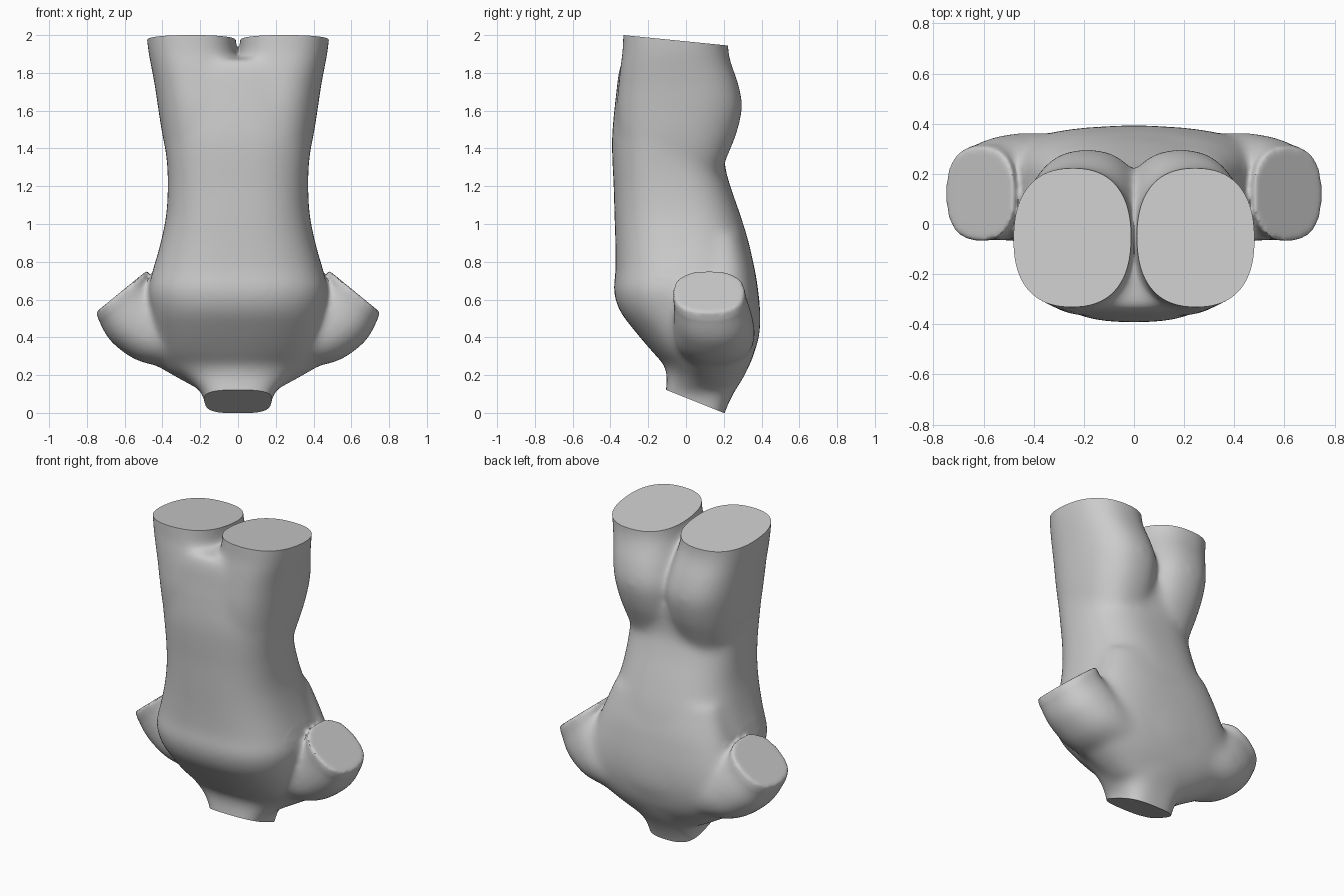
import bpy, bmesh, math
from mathutils import Vector

if "Cube" in bpy.data.objects:
    bpy.data.objects.remove(bpy.data.objects["Cube"])

SEG = 64


def power(c, n):
    return math.copysign(abs(c) ** (2 / n), c)


def spline(p0, p1, p2, p3, t):
    return [0.5 * (2 * b + (c - a) * t + (2 * a - 5 * b + 4 * c - d) * t * t
                   + (3 * b - a - 3 * c + d) * t ** 3)
            for a, b, c, d in zip(p0, p1, p2, p3)]


def loft(bm, rings, sub=8):
    """Ring = centre xyz, half-axis (ux, uz), half-depth in y, squareness."""
    pts = [rings[0]] + rings + [rings[-1]]
    path = []
    for i in range(1, len(pts) - 2):
        path += [spline(*pts[i - 1:i + 3], k / sub) for k in range(sub)]
    path.append(rings[-1])
    loops = []
    for cx, cy, cz, ux, uz, v, n in path:
        loop = []
        for k in range(SEG):
            a = 2 * math.pi * k / SEG
            c, s = power(math.cos(a), n), power(math.sin(a), n)
            loop.append(bm.verts.new((cx + ux * c, cy + v * s, cz + uz * c)))
        loops.append(loop)
    faces = []
    for a, b in zip(loops, loops[1:]):
        for k in range(SEG):
            j = (k + 1) % SEG
            faces.append(bm.faces.new((a[k], a[j], b[j], b[k])))
    faces += [bm.faces.new(loops[0]), bm.faces.new(loops[-1])]
    bmesh.ops.recalc_face_normals(bm, faces=faces)


def upright(cx, z, w, y0, y1, n):
    return (cx, (y0 + y1) / 2, z, w, 0, (y1 - y0) / 2, n)


bm = bmesh.new()

# Trunk: neck, chest, waist, hips
loft(bm, [upright(0, *r) for r in [
    (-0.10, 0.165, -0.12, 0.18, 3.2), (0.0, 0.17, -0.115, 0.205, 3.2),
    (0.10, 0.19, -0.11, 0.25, 3.0), (0.18, 0.28, -0.10, 0.30, 2.3),
    (0.25, 0.38, -0.115, 0.335, 2.1), (0.32, 0.42, -0.175, 0.362, 2.3),
    (0.42, 0.44, -0.26, 0.39, 2.5), (0.54, 0.46, -0.35, 0.393, 2.6),
    (0.65, 0.475, -0.383, 0.382, 2.6), (0.75, 0.452, -0.373, 0.365, 2.6),
    (0.90, 0.41, -0.374, 0.333, 2.6), (1.05, 0.38, -0.379, 0.287, 2.6),
    (1.20, 0.372, -0.383, 0.235, 2.6), (1.32, 0.376, -0.389, 0.205, 2.6),
    (1.45, 0.39, -0.392, 0.21, 2.6), (1.60, 0.40, -0.38, 0.20, 2.6),
    (1.72, 0.40, -0.366, 0.15, 2.7), (1.80, 0.37, -0.357, 0.06, 2.7),
    (1.875, 0.30, -0.336, -0.08, 2.7)]])

# Shoulder girdle: broad upper back running into the arms
loft(bm, [upright(0, *r) for r in [
    (0.14, 0.24, 0.02, 0.265, 2.4), (0.25, 0.43, -0.04, 0.335, 2.5),
    (0.34, 0.54, -0.065, 0.368, 2.6), (0.45, 0.56, -0.065, 0.388, 2.6),
    (0.56, 0.525, -0.06, 0.39, 2.6), (0.66, 0.475, -0.02, 0.38, 2.6),
    (0.78, 0.425, 0.0, 0.36, 2.6), (0.95, 0.36, 0.02, 0.31, 2.6)]])

# Thighs with buttocks, and upper arm stumps, on both sides
for s in (-1, 1):
    loft(bm, [upright(s * cx, *r) for cx, *r in [
        (0.165, 1.24, 0.18, -0.30, 0.17, 2.3), (0.17, 1.36, 0.207, -0.34, 0.22, 2.4),
        (0.175, 1.48, 0.227, -0.36, 0.268, 2.4), (0.185, 1.62, 0.239, -0.366, 0.298, 2.4),
        (0.205, 1.74, 0.237, -0.357, 0.278, 2.4), (0.226, 1.84, 0.235, -0.347, 0.243, 2.4),
        (0.242, 1.92, 0.234, -0.336, 0.224, 2.4), (0.252, 2.06, 0.238, -0.332, 0.224, 2.4)]])
    loft(bm, [(s * cx, cy, cz, s * ux, uz, v, n) for cx, cy, cz, ux, uz, v, n in [
        (0.20, 0.15, 0.37, 0.03, -0.14, 0.20, 2.2), (0.42, 0.15, 0.42, 0.08, -0.155, 0.215, 2.2),
        (0.53, 0.142, 0.50, 0.12, -0.145, 0.208, 2.3), (0.585, 0.13, 0.57, 0.13, -0.13, 0.195, 2.4),
        (0.615, 0.12, 0.645, 0.137, -0.112, 0.188, 2.5)]])

mesh = bpy.data.meshes.new("torso_form")
bm.to_mesh(mesh)
bm.free()
torso = bpy.data.objects.new("torso_form", mesh)
bpy.context.collection.objects.link(torso)

# Fuse the parts into one skin
rem = torso.modifiers.new("fuse", 'REMESH')
rem.mode = 'VOXEL'
rem.voxel_size = 0.011
deps = bpy.context.evaluated_depsgraph_get()
skin = bpy.data.meshes.new_from_object(torso.evaluated_get(deps))
torso.modifiers.clear()
torso.data = skin

bm = bmesh.new()
bm.from_mesh(skin)

# Soften the joins, keeping the arm ends crisp
tip = 0.63 * 0.615 + 0.78 * 0.645 - 0.05
body = [v for v in bm.verts
        if not (abs(v.co.x) > 0.44 and v.co.z < 0.9
                and 0.63 * abs(v.co.x) + 0.78 * v.co.z > tip)]
for verts, times in ((bm.verts[:], 6), (body, 36)):
    for _ in range(times):
        bmesh.ops.smooth_vert(bm, verts=verts, factor=0.5,
                              use_axis_x=True, use_axis_y=True, use_axis_z=True)

# Trim thighs and neck with slanted flat cuts
for co, no in (((0, -0.33, 2.0), (0, 0.1, 1)), ((0, 0.20, 0.0), (0, -0.12, -0.30))):
    res = bmesh.ops.bisect_plane(bm, geom=bm.verts[:] + bm.edges[:] + bm.faces[:],
                                 plane_co=co, plane_no=Vector(no).normalized(),
                                 clear_outer=True)
    cut = [e for e in res["geom_cut"] if isinstance(e, bmesh.types.BMEdge)]
    bmesh.ops.holes_fill(bm, edges=cut, sides=0)
bmesh.ops.recalc_face_normals(bm, faces=bm.faces[:])
bm.to_mesh(skin)
bm.free()

bpy.context.view_layer.objects.active = torso
torso.select_set(True)
bpy.ops.object.shade_smooth_by_angle(angle=math.radians(40))
